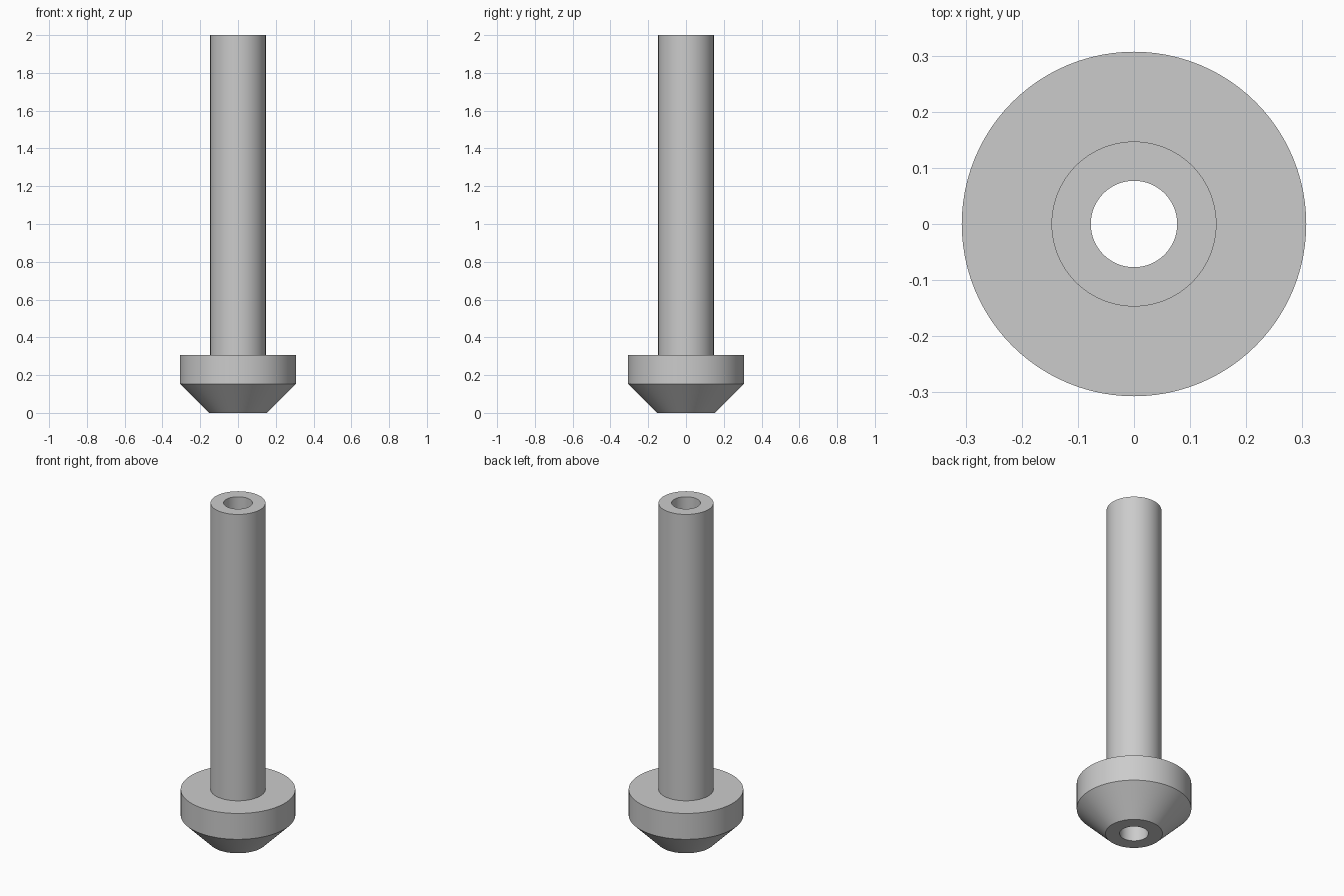
import bpy
import bmesh
import math

cube = bpy.data.objects.get("Cube")
if cube:
    bpy.data.objects.remove(cube, do_unlink=True)

SEGMENTS = 96
BORE, STEM, TIP, FLANGE = 0.077, 0.147, 0.153, 0.307

grey = bpy.data.materials.new("plain grey")
grey.use_nodes = True
colour = (0.6, 0.6, 0.6, 1)
grey.diffuse_color = colour
grey.node_tree.nodes["Principled BSDF"].inputs["Base Color"].default_value = colour


def lathe(name, profile):
    """Revolve a closed (radius, height) profile around z."""
    bm = bmesh.new()
    verts = [bm.verts.new((r, 0, z)) for r, z in profile]
    edges = [bm.edges.new((a, b)) for a, b in zip(verts, verts[1:] + verts[:1])]
    bmesh.ops.spin(bm, geom=verts + edges, cent=(0, 0, 0), axis=(0, 0, 1),
                   angle=math.tau, steps=SEGMENTS, use_merge=True)
    bmesh.ops.remove_doubles(bm, verts=bm.verts[:], dist=1e-5)
    bmesh.ops.recalc_face_normals(bm, faces=bm.faces[:])
    mesh = bpy.data.meshes.new(name)
    bm.to_mesh(mesh)
    bm.free()
    mesh.materials.append(grey)
    obj = bpy.data.objects.new(name, mesh)
    bpy.context.collection.objects.link(obj)
    bpy.ops.object.select_all(action="DESELECT")
    obj.select_set(True)
    bpy.context.view_layer.objects.active = obj
    bpy.ops.object.shade_smooth_by_angle(angle=math.radians(30))
    return obj


# Hollow stem with a flanged, tapered foot, bored right through
lathe("flanged_tube", [
    (BORE, 0), (TIP, 0), (FLANGE, 0.154), (FLANGE, 0.307),
    (STEM, 0.307), (STEM, 2), (BORE, 2),
])
